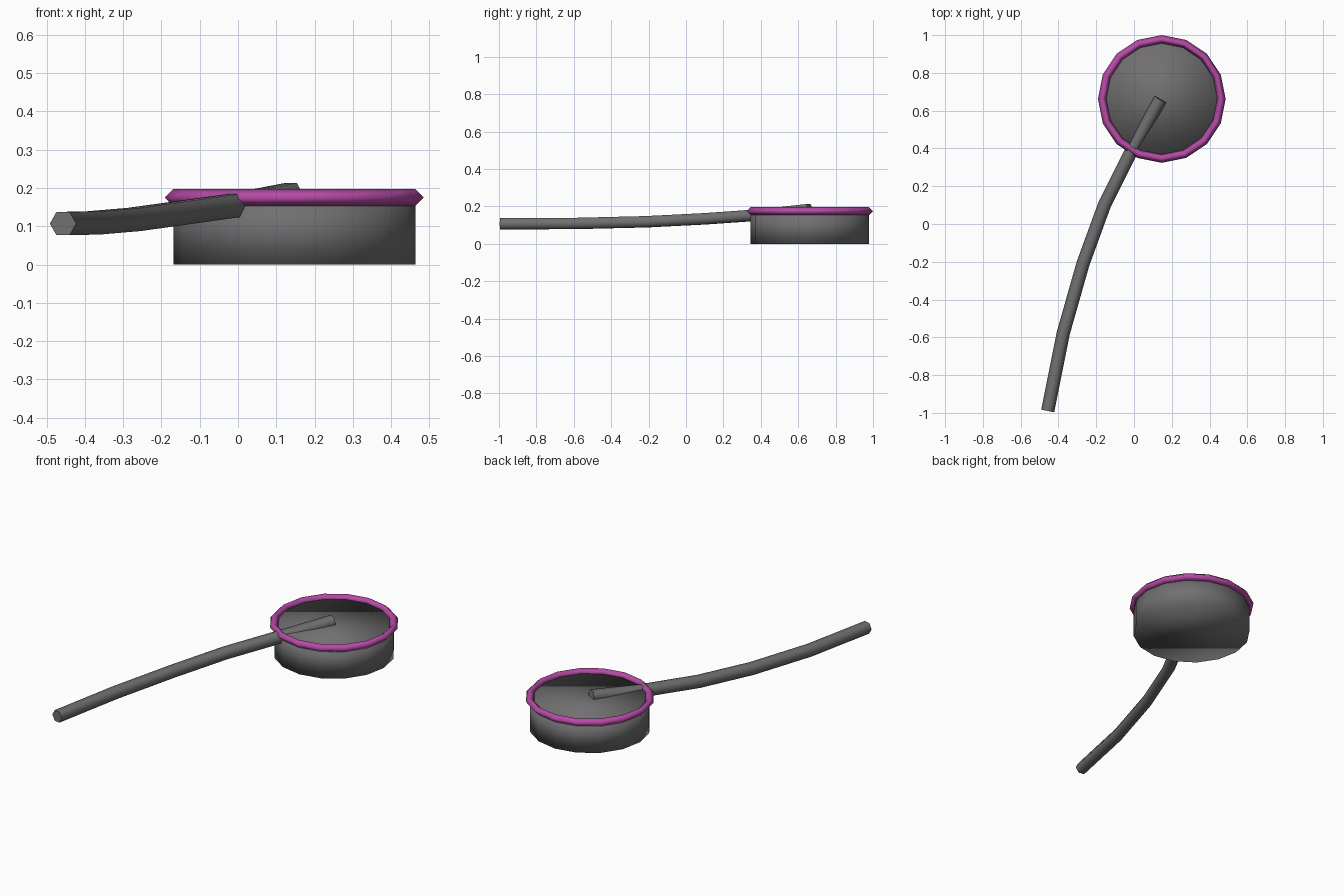
import bpy, bmesh, math
from mathutils import Vector

if "Cube" in bpy.data.objects:
    bpy.data.objects.remove(bpy.data.objects["Cube"])


def make_material(name, colour):
    mat = bpy.data.materials.new(name)
    mat.use_nodes = True
    mat.diffuse_color = colour
    mat.node_tree.nodes["Principled BSDF"].inputs["Base Color"].default_value = colour
    return mat


def finish(name, bm, mat):
    bmesh.ops.recalc_face_normals(bm, faces=bm.faces)
    mesh = bpy.data.meshes.new(name)
    bm.to_mesh(mesh)
    bm.free()
    mesh.materials.append(mat)
    obj = bpy.data.objects.new(name, mesh)
    bpy.context.collection.objects.link(obj)
    return obj


grey = make_material("dark grey", (0.165, 0.16, 0.165, 1))
purple = make_material("purple", (0.47, 0.07, 0.38, 1))

SIDES = 16
CENTRE = Vector((0.147, 0.662, 0))
RADIUS = 0.316
HEIGHT = 0.175

# Drum body: closed cylinder, softly shaded across its caps
bm = bmesh.new()
bmesh.ops.create_cone(bm, cap_ends=True, segments=SIDES, radius1=RADIUS,
                      radius2=RADIUS, depth=HEIGHT)
bmesh.ops.translate(bm, verts=bm.verts, vec=CENTRE + Vector((0, 0, HEIGHT / 2)))
for f in bm.faces:
    f.smooth = True
finish("body", bm, grey)

# Rim: ring with a diamond section around the top edge
bm = bmesh.new()
THICK = 0.022
rings = []
for i in range(SIDES):
    a = math.tau * i / SIDES
    out = Vector((math.cos(a), math.sin(a), 0))
    rings.append([bm.verts.new(CENTRE + out * (RADIUS + THICK * dr)
                               + Vector((0, 0, HEIGHT + THICK * dz)))
                  for dr, dz in ((1, 0), (0, 1), (-1, 0), (0, -1))])
for i in range(SIDES):
    a, b = rings[i], rings[(i + 1) % SIDES]
    for j in range(4):
        k = (j + 1) % 4
        bm.faces.new((a[j], b[j], b[k], a[k])).smooth = True
finish("rim", bm, purple)

# Handle: six-sided bar swept along a gentle curve, with flat ends
path = [Vector(p) for p in (
    (-0.457, -0.99, 0.107), (-0.375, -0.58, 0.109), (-0.27, -0.21, 0.118),
    (-0.155, 0.105, 0.134), (-0.005, 0.405, 0.155), (0.14, 0.66, 0.183))]
bm = bmesh.new()
rings = []
for i, p in enumerate(path):
    ahead = path[min(i + 1, len(path) - 1)] - path[max(i - 1, 0)]
    side = ahead.cross(Vector((0, 0, 1))).normalized()
    up = side.cross(ahead).normalized()
    rings.append([bm.verts.new(p + 0.035 * (side * math.cos(t) + up * math.sin(t)))
                  for t in (math.tau * n / 6 for n in range(6))])
for a, b in zip(rings, rings[1:]):
    for j in range(6):
        k = (j + 1) % 6
        bm.faces.new((a[j], b[j], b[k], a[k])).smooth = True
for end in (rings[0], rings[-1]):
    bm.faces.new(end)
handle = finish("handle", bm, grey)

# Keep the handle ends crisp
for e in handle.data.edges:
    e.use_edge_sharp = False
